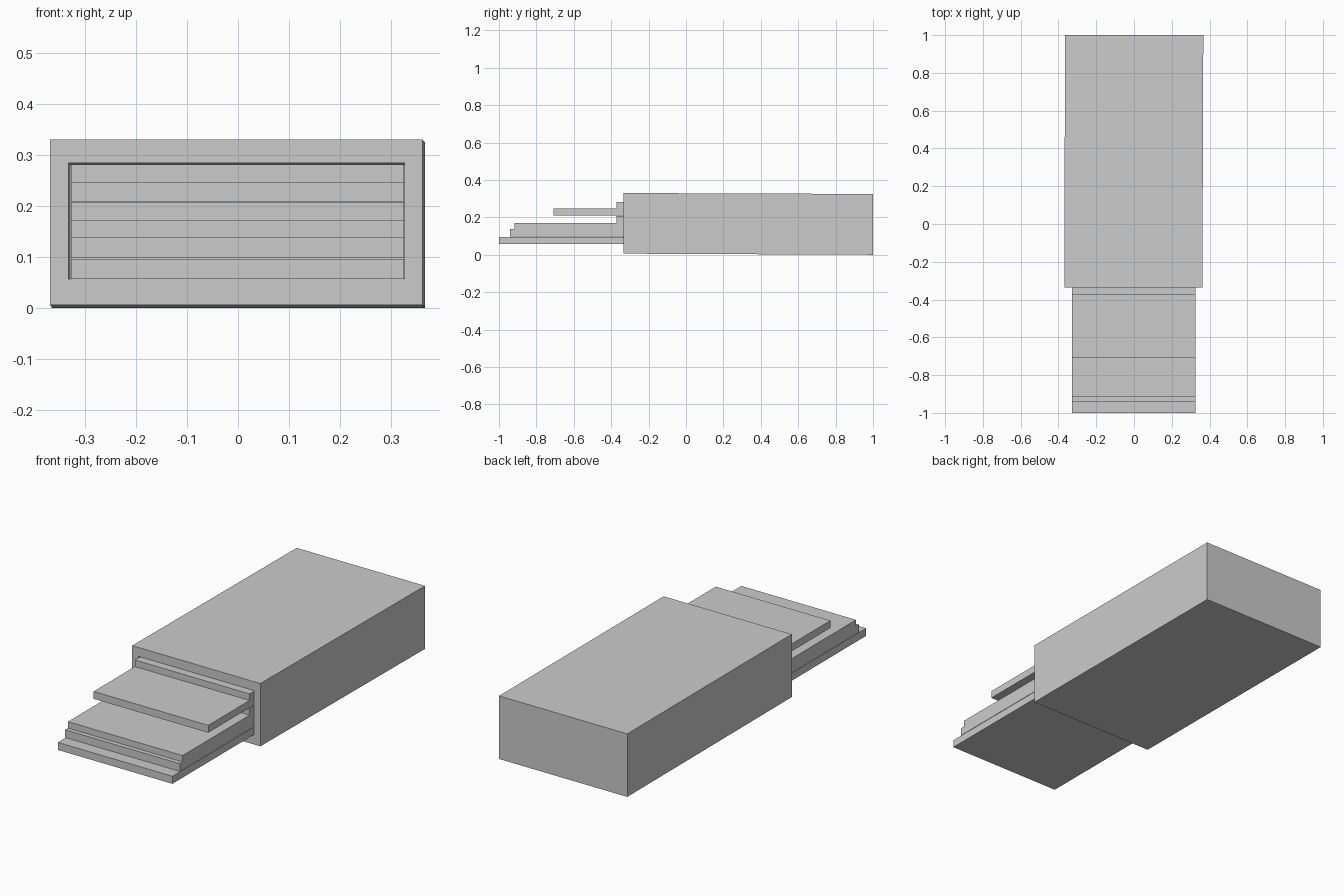
import bpy, bmesh

if "Cube" in bpy.data.objects:
    bpy.data.objects.remove(bpy.data.objects["Cube"])


def new_object(name, bm):
    bmesh.ops.recalc_face_normals(bm, faces=bm.faces)
    mesh = bpy.data.meshes.new(name)
    bm.to_mesh(mesh)
    bm.free()
    obj = bpy.data.objects.new(name, mesh)
    bpy.context.collection.objects.link(obj)
    return obj


def ring(bm, x0, x1, y, z0, z1):
    return [bm.verts.new(p) for p in
            ((x0, y, z0), (x1, y, z0), (x1, y, z1), (x0, y, z1))]


def bridge(bm, a, b):
    for i in range(4):
        j = (i + 1) % 4
        bm.faces.new((a[i], a[j], b[j], b[i]))


# Sleeve: slightly askew hollow case, open at the front
bm = bmesh.new()
loops = [ring(bm, -0.365, 0.367, 1.0, 0.0, 0.325),
         ring(bm, -0.369, 0.362, -0.335, 0.006, 0.33),
         ring(bm, -0.333, 0.327, -0.335, 0.057, 0.284),
         ring(bm, -0.329, 0.331, 0.95, 0.052, 0.279)]
for a, b in zip(loops, loops[1:]):
    bridge(bm, a, b)
bm.faces.new(loops[0])
bm.faces.new(loops[-1])
new_object("sleeve", bm)

# Stacked slabs sliding out of the sleeve: (front y, bottom z, top z)
slabs = [(-1.0, 0.057, 0.096), (-0.94, 0.098, 0.138), (-0.917, 0.138, 0.171),
         (-0.372, 0.171, 0.208), (-0.708, 0.209, 0.247), (-0.372, 0.247, 0.281)]
for i, (y, z0, z1) in enumerate(slabs, 1):
    bm = bmesh.new()
    front = ring(bm, -0.328, 0.326, y, z0, z1)
    back = ring(bm, -0.328, 0.326, y + 1.2, z0, z1)
    bridge(bm, front, back)
    bm.faces.new(front)
    bm.faces.new(back)
    new_object(f"sliding_slab_{i}", bm)
